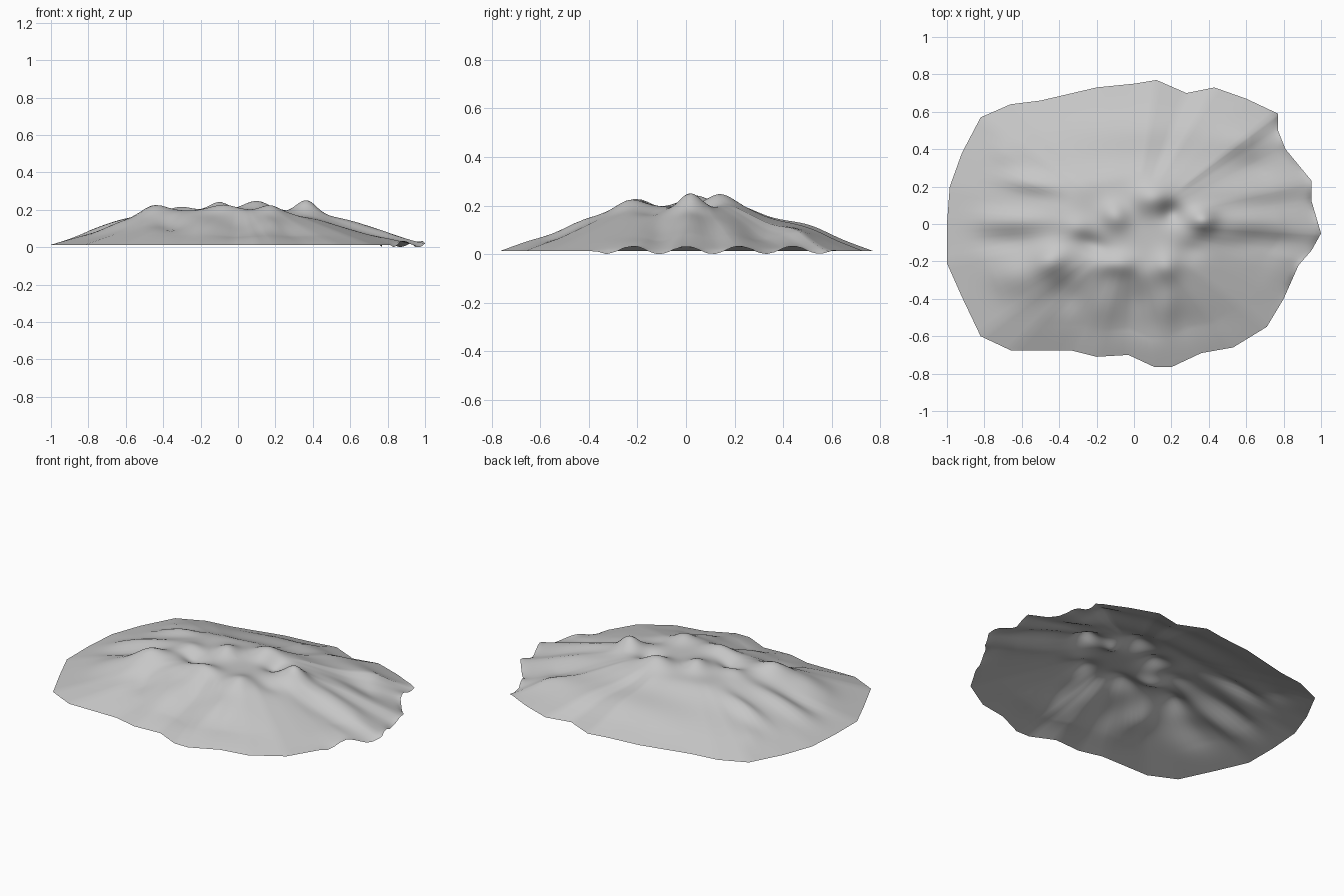
import bpy
import bmesh
from math import exp, cos, sin, pi, radians

cube = bpy.data.objects.get("Cube")
if cube:
    bpy.data.objects.remove(cube, do_unlink=True)

# Shoreline of the land, clockwise from the west
SHORE = [(-1, 0), (-.985, .2), (-.92, .38), (-.82, .57), (-.66, .64), (-.5, .66),
         (-.2, .73), (0, .75), (.12, .77), (.28, .7), (.43, .73), (.6, .67),
         (.77, .59), (.77, .5), (.81, .4), (.95, .23), (.95, .12), (1, -.05),
         (.95, -.14), (.88, -.22), (.8, -.4), (.71, -.55), (.53, -.66),
         (.36, -.69), (.2, -.765), (.11, -.765), (-.03, -.7), (-.2, -.71),
         (-.34, -.675), (-.66, -.675), (-.82, -.6), (-.92, -.39), (-1, -.21)]

# Hills and hollows: centre x, centre y, length, width, turn in degrees, rise
SUMMITS = [
    (.1, .14, .1, .08, 0, .052),
    (.37, .02, .07, .06, 0, .06),
    (-.1, .04, .07, .08, 30, .045),
    (-.45, -.2, .1, .08, 20, .062),
    (-.08, -.21, .1, .06, 0, .032),
    (-.3, -.02, .08, .06, 0, .02),
    (.17, -.23, .07, .08, 0, .03),
]
HOLLOWS = [
    (.2, .06, .06, .06, 0, -.04),
    (-.22, -.11, .09, .05, -20, -.03),
    (-.36, -.38, .08, .1, 0, -.03),
    (.02, -.4, .09, .1, 0, -.02),
    (.3, -.14, .08, .06, 0, -.02),
    (-.68, -.1, .18, .05, 0, -.015),
    (.65, -.1, .2, .06, 0, -.018),
    (.65, .3, .14, .06, 0, -.012),
    (0, .33, .45, .1, 0, -.015),
    (.1, -.54, .35, .1, 0, -.015),
]
SPURS = [
    # west
    (-.6, -.28, .16, .1, 0, .035),
    (-.65, .02, .22, .06, 0, .03),
    (-.55, .22, .16, .05, -8, .03),
    (-.7, .38, .1, .06, -30, .012),
    # east
    (.62, .02, .2, .06, -3, .022),
    (.62, .18, .18, .06, 0, .012),
    (.6, .45, .16, .08, 0, .022),
    # north and south
    (.18, -.45, .06, .14, 0, .018),
    (-.18, -.46, .08, .12, 0, .012),
    (.1, .52, .4, .09, 0, .012),
]
FEATURES = SUMMITS + HOLLOWS + SPURS


def rim_height(x, y):
    """Shore height: level, with small arches along the east."""
    east = min(1, max(0, (x - .7) / .08)) * min(1, max(0, (y + .4) / .07))
    return .012 + east * (.004 + .017 * cos(2 * pi * y / .22))


def relief(x, y):
    """Sum of the soft hills and hollows."""
    total = 0
    for cx, cy, length, width, turn, rise in FEATURES:
        c, s = cos(radians(turn)), sin(radians(turn))
        u = ((x - cx) * c + (y - cy) * s) / length
        v = ((y - cy) * c - (x - cx) * s) / width
        total += rise * exp(-(u * u + v * v))
    return total


def cone(x, y, t):
    """Cone with a flattened top; t runs from the centre to the shore."""
    slope = min(1, (1 - t) / .65)
    return rim_height(x, y) * (1 - slope) + .195 * slope


def resample(points, steps):
    result = []
    for (ax, ay), (bx, by) in zip(points, points[1:] + points[:1]):
        for i in range(steps):
            f = i / steps
            result.append((ax + (bx - ax) * f, ay + (by - ay) * f))
    return result


# Open terrain sheet made of rings from the centre to the shore
RINGS = 60
shore = resample(SHORE, 5)
count = len(shore)
bm = bmesh.new()
centre = bm.verts.new((0, 0, cone(0, 0, 0)))
rings = []
for r in range(1, RINGS + 1):
    t = r / RINGS
    rings.append([bm.verts.new((x * t, y * t, cone(x * t, y * t, t)))
                  for x, y in shore])
for i in range(count):
    j = (i + 1) % count
    bm.faces.new((centre, rings[0][j], rings[0][i]))
    for inner, outer in zip(rings, rings[1:]):
        bm.faces.new((inner[i], inner[j], outer[j], outer[i]))
for face in bm.faces:
    face.smooth = True

# Round off the cone, keeping the shore in place
inland = [v for ring in rings[:-1] for v in ring]
for _ in range(20):
    bmesh.ops.smooth_vert(bm, verts=inland, factor=.5, use_axis_z=True)

# Raise the hills and sink the hollows, fading out at the shore
for r, ring in enumerate(rings, 1):
    fade = min(1, (1 - r / RINGS) / .2)
    for v in ring:
        v.co.z += fade * relief(v.co.x, v.co.y)
centre.co.z += relief(0, 0)

# Stand the lowest point on the ground
lowest = min(v.co.z for v in bm.verts)
bmesh.ops.translate(bm, verts=bm.verts, vec=(0, 0, -lowest))
bm.normal_update()

mesh = bpy.data.meshes.new("mountain_terrain")
bm.to_mesh(mesh)
bm.free()
terrain = bpy.data.objects.new("mountain_terrain", mesh)
bpy.context.collection.objects.link(terrain)

# Plain stone colour
stone = bpy.data.materials.new("stone_grey")
stone.use_nodes = True
colour = (.57, .57, .57, 1)
stone.diffuse_color = colour
stone.node_tree.nodes["Principled BSDF"].inputs["Base Color"].default_value = colour
mesh.materials.append(stone)
